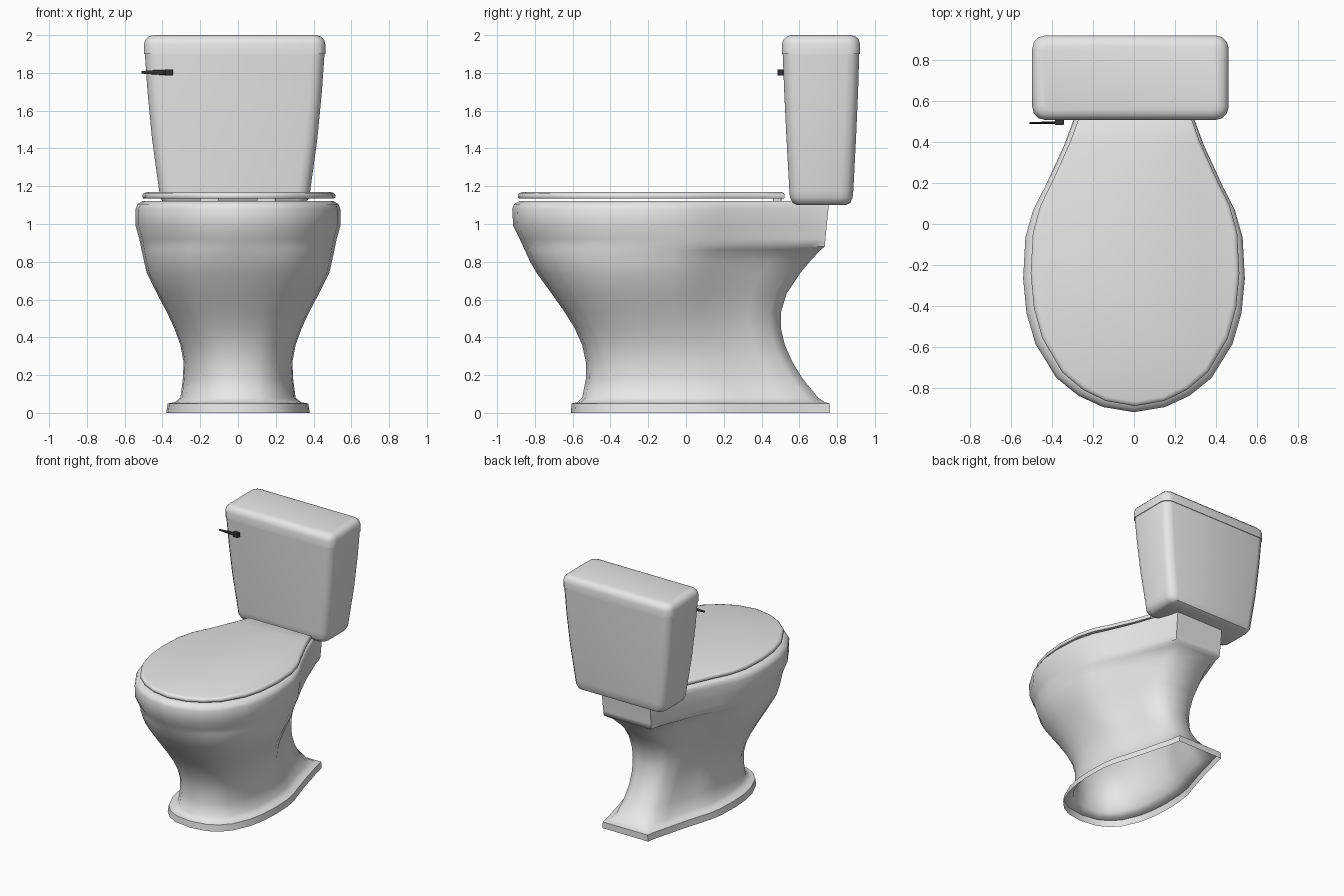
import bpy, bmesh, math

if "Cube" in bpy.data.objects:
    bpy.data.objects.remove(bpy.data.objects["Cube"], do_unlink=True)


def make_material(name, rgb):
    mat = bpy.data.materials.new(name)
    mat.use_nodes = True
    mat.diffuse_color = (*rgb, 1)
    mat.node_tree.nodes["Principled BSDF"].inputs["Base Color"].default_value = (*rgb, 1)
    return mat


ceramic = make_material("ceramic", (0.8, 0.8, 0.8))
dark_metal = make_material("dark metal", (0.03, 0.03, 0.03))


def loft(name, rings, mat, cap_start=True, cap_end=True, angle=40):
    """Skin a stack of closed rings that share a point count."""
    bm = bmesh.new()
    loops = [[bm.verts.new(p) for p in ring] for ring in rings]
    for a, b in zip(loops, loops[1:]):
        for i in range(len(a)):
            j = (i + 1) % len(a)
            bm.faces.new((a[i], a[j], b[j], b[i]))
    if cap_start:
        bm.faces.new(loops[0][::-1])
    if cap_end:
        bm.faces.new(loops[-1])
    mesh = bpy.data.meshes.new(name)
    bm.to_mesh(mesh)
    bm.free()
    obj = bpy.data.objects.new(name, mesh)
    bpy.context.collection.objects.link(obj)
    mesh.materials.append(mat)
    bpy.ops.object.select_all(action="DESELECT")
    obj.select_set(True)
    bpy.context.view_layer.objects.active = obj
    bpy.ops.object.shade_smooth_by_angle(angle=math.radians(angle))
    return obj


# Half outline of the bowl: (fraction of length from the front, fraction of width)
EGG = [(0, 0), (.015, .28), (.048, .5), (.1, .7), (.2, .89), (.29, .97), (.39, 1),
       (.51, .98), (.59, .91), (.66, .8), (.78, .63), (.85, .55), (.95, .43), (1, .39)]


def egg_ring(z, front, back, half, tail=.39, corner=1, power=1, end=1, cx=0):
    """Egg outline: tail sets the back width, corner rounds the back, power fills the sides."""
    right = []
    for t, w in EGG:
        if t > end:
            break
        if t > .39:
            w = tail + (w - .39) * (1 - tail) / .61
        w **= power
        if t == 1:
            w *= corner
        right.append((w * half, front + t * (back - front)))
    left = [(-x, y) for x, y in right[:0:-1]]
    return [(x + cx, y, z) for x, y in right + left]


# Pedestal, rim and hollow basin: z, front y, back y, half width, tail, corner, power
bowl_sections = [
    (0, -.61, .762, .38, .45, 1, .8), (.05, -.605, .762, .372, .45, 1, .8),
    (.056, -.575, .735, .335, .45, .9, .8), (.08, -.55, .7, .305, .43, .75, .82),
    (.18, -.53, .618, .292, .4, .6, .82), (.27, -.53, .563, .288, .38, .55, .82),
    (.36, -.55, .523, .305, .36, .55, .82), (.45, -.59, .502, .338, .34, .55, .82),
    (.53, -.64, .502, .375, .32, .55, .83), (.63, -.71, .532, .428, .3, .55, .85),
    (.74, -.79, .605, .483, .29, .6, .88), (.8, -.825, .655, .497, .29, .65, .9),
    (.865, -.855, .715, .511, .33, .8, .93),
    (.88, -.862, .735, .514, .39, 1, .97), (.92, -.88, .738, .522, .4),
    (.99, -.915, .745, .542, .39), (1.08, -.92, .754, .542, .39),
    (1.105, -.91, .757, .532, .39), (1.122, -.88, .757, .505, .4),
    (1.122, -.78, .4, .4, .4), (1.06, -.77, .36, .38, .4),
    (.85, -.64, .22, .27, .4), (.72, -.5, .1, .15, .4),
]
loft("bowl_and_pedestal", [egg_ring(*s) for s in bowl_sections], ceramic,
     cap_start=False, angle=62)

# Closed seat lid with a rounded edge
lid_sections = [(1.134, -.885, .505, .765), (1.14, -.89, .51, .772), (1.154, -.89, .51, .772),
                (1.163, -.884, .504, .765), (1.169, -.868, .488, .75)]
loft("seat_lid", [egg_ring(z, f, b, w, .37, end=.86, cx=.005) for z, f, w, b in lid_sections],
     ceramic, angle=50)


def box_ring(z, x0, x1, y0, y1, r, steps=3):
    """Horizontal rectangle with rounded corners."""
    ring = []
    corners = [(x1 - r, y1 - r), (x0 + r, y1 - r), (x0 + r, y0 + r), (x1 - r, y0 + r)]
    for q, (cx, cy) in enumerate(corners):
        for k in range(steps + 1):
            a = (q + k / steps) * math.pi / 2
            ring.append((cx + r * math.cos(a), cy + r * math.sin(a), z))
    return ring


# Tapered water tank with rounded bottom edge
tank_sections = [
    (1.1, -.365, .33, .59, .845, .03), (1.112, -.395, .36, .565, .87, .05),
    (1.14, -.411, .376, .55, .882, .06), (1.18, -.418, .383, .547, .886, .065),
    (1.45, -.455, .42, .532, .9, .065), (1.7, -.479, .444, .52, .911, .065),
    (1.9, -.493, .458, .512, .917, .065),
]
loft("tank", [box_ring(*s) for s in tank_sections], ceramic)

# Tank cover with softened top edge
cover_sections = [
    (1.9, -.498, .463, .508, .922, .065), (1.95, -.498, .463, .508, .922, .065),
    (1.975, -.491, .456, .515, .915, .06), (1.993, -.473, .438, .533, .897, .045),
    (2, -.445, .41, .56, .87, .025),
]
loft("tank_cover", [box_ring(*s) for s in cover_sections], ceramic)

# Hinges carrying the lid at the back of the rim
for side, x in (("left", .15), ("right", -.15)):
    rings = [box_ring(z, x - .05, x + .05, .46, .505, .01) for z in (1.12, 1.136)]
    loft(side + "_hinge", rings, ceramic)


def x_ring(x, y, z, ry, rz, sides=8):
    """Upright ring around the x axis."""
    return [(x, y + ry * math.cos(a), z + rz * math.sin(a))
            for a in (i * math.tau / sides for i in range(sides))]


# Flush handle: mounting block and tapering lever
loft("handle_mount", [box_ring(z, -.386, -.343, .484, .518, .005) for z in (1.785, 1.819)],
     dark_metal)
loft("handle_lever", [x_ring(-.51, .494, 1.803, .004, .007), x_ring(-.45, .495, 1.803, .005, .011),
                      x_ring(-.38, .496, 1.802, .006, .014)], dark_metal)
